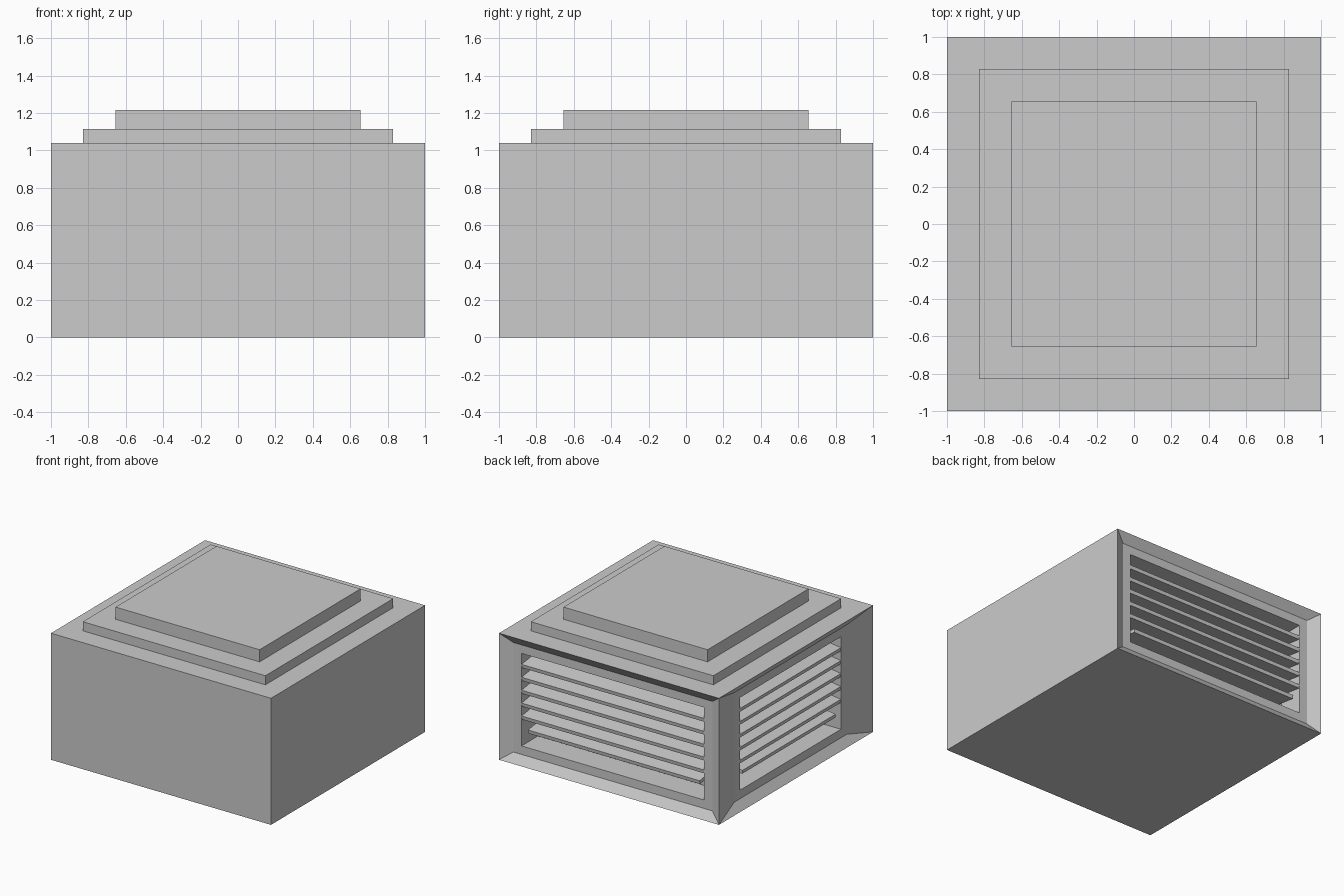
import bpy, bmesh
from math import pi, radians, cos, sin
from mathutils import Matrix, Vector

if "Cube" in bpy.data.objects:
    bpy.data.objects.remove(bpy.data.objects["Cube"])

HEIGHT = 1.04
TURN = {"back": Matrix.Identity(4), "left": Matrix.Rotation(pi / 2, 4, 'Z')}
OPENING = {"back": 0.83, "left": 0.655}   # half width of each vent
FRAME_DEPTH, RECESS = 0.05, 0.26


def finish(bm, name):
    bmesh.ops.remove_doubles(bm, verts=bm.verts, dist=1e-4)
    bmesh.ops.recalc_face_normals(bm, faces=bm.faces)
    mesh = bpy.data.meshes.new(name)
    bm.to_mesh(mesh)
    bm.free()
    obj = bpy.data.objects.new(name, mesh)
    bpy.context.collection.objects.link(obj)
    return obj


def box(name, size, matrix):
    bm = bmesh.new()
    bmesh.ops.create_cube(bm, size=1, matrix=matrix @ Matrix.Diagonal((*size, 1)))
    return finish(bm, name)


def vent_side(bm, turn, half):
    """Side wall: sloped bevel, flat frame, then a recess with a back wall."""
    levels = [(1, 0, 0), (half + 0.075, 0.07, FRAME_DEPTH),
              (half, 0.14, FRAME_DEPTH), (half, 0.14, RECESS)]
    rings = []
    for w, m, d in levels:
        corners = [(-w, m), (w, m), (w, HEIGHT - m), (-w, HEIGHT - m)]
        rings.append([bm.verts.new(turn @ Vector((x, 1 - d, z))) for x, z in corners])
    for a, b in zip(rings, rings[1:]):
        for i in range(4):
            j = (i + 1) % 4
            bm.faces.new((a[i], a[j], b[j], b[i]))
    bm.faces.new(rings[-1])


# Main housing: vents replace the back and left walls of a plain box
bm = bmesh.new()
bmesh.ops.create_cube(bm, size=1, matrix=Matrix.Translation((0, 0, HEIGHT / 2))
                      @ Matrix.Diagonal((2, 2, HEIGHT, 1)))
walls = [f for f in bm.faces
         if f.calc_center_median().y > 0.9 or f.calc_center_median().x < -0.9]
bmesh.ops.delete(bm, geom=walls, context='FACES')
for side, turn in TURN.items():
    vent_side(bm, turn, OPENING[side])
finish(bm, "vent_housing")

# Stepped cap
box("lower_cap", (1.66, 1.66, 0.075), Matrix.Translation((0, 0, 1.0775)))
box("upper_cap", (1.31, 1.31, 0.10), Matrix.Translation((0, 0, 1.165)))

# Louver slats, tilted down towards the outside; the lowest one is shorter
TILT, DEPTH, THICK = radians(8), 0.19, 0.03
for side, turn in TURN.items():
    for i in range(6):
        half = OPENING[side] - (0.05 if i == 5 else 0)
        front = 1 - FRAME_DEPTH - (0.015 if i == 5 else 0.003)
        z = 0.795 - 0.106 * i
        place = Matrix.Translation((0, front - DEPTH / 2 * cos(TILT),
                                    z + DEPTH / 2 * sin(TILT)))
        box(f"{side}_slat_{i + 1}", (2 * half, DEPTH, THICK),
            turn @ place @ Matrix.Rotation(-TILT, 4, 'X'))
